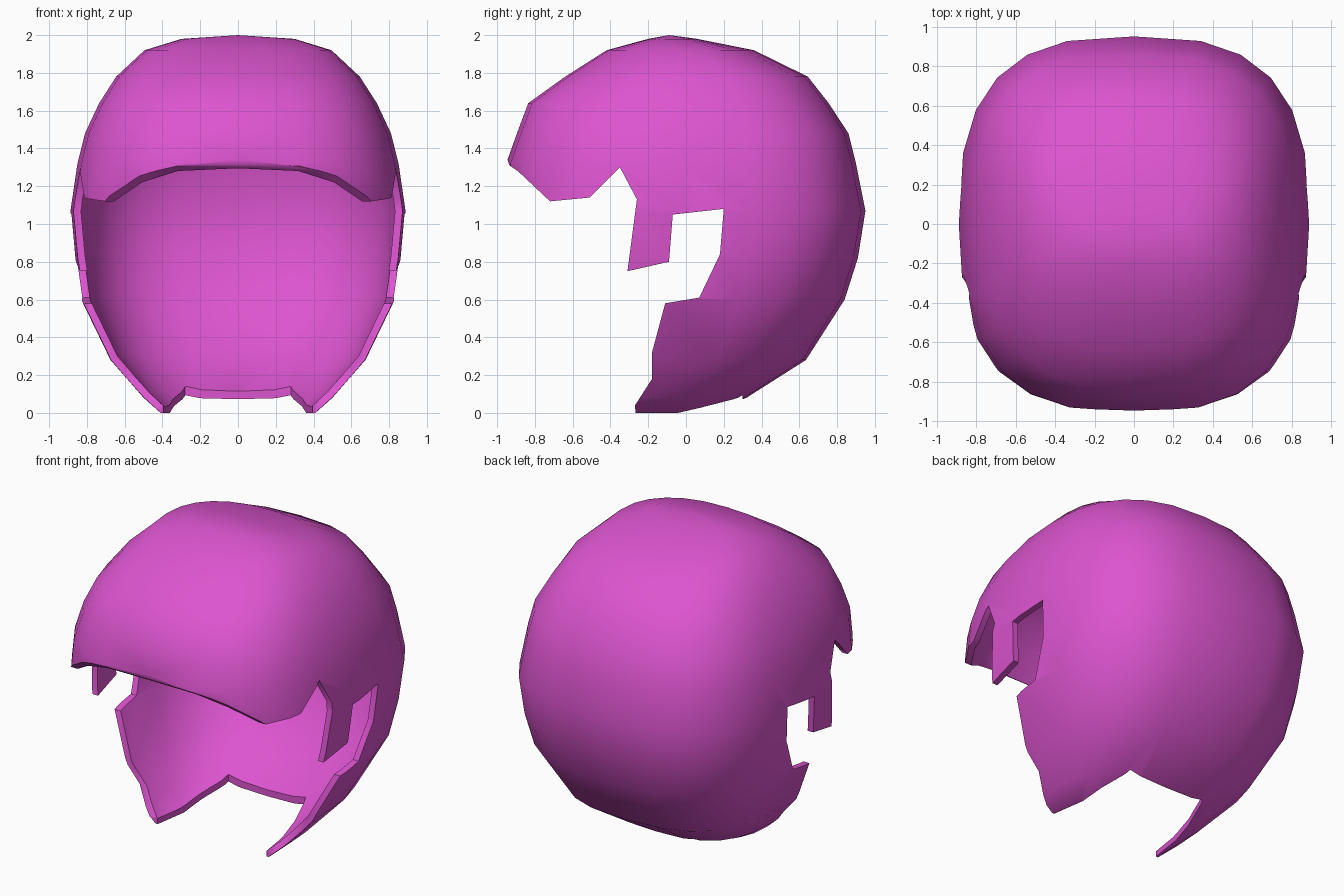
import bpy, bmesh, math

if "Cube" in bpy.data.objects:
    bpy.data.objects.remove(bpy.data.objects["Cube"])

SEGMENTS = 24


def add_object(name, bm):
    bmesh.ops.recalc_face_normals(bm, faces=bm.faces)
    mesh = bpy.data.meshes.new(name)
    bm.to_mesh(mesh)
    bm.free()
    obj = bpy.data.objects.new(name, mesh)
    bpy.context.collection.objects.link(obj)
    return obj


def prism(name, points, axis_vec):
    """Extrude a closed 3D outline along a vector."""
    bm = bmesh.new()
    face = bm.faces.new([bm.verts.new(p) for p in points])
    ext = bmesh.ops.extrude_face_region(bm, geom=[face])
    verts = [v for v in ext["geom"] if isinstance(v, bmesh.types.BMVert)]
    bmesh.ops.translate(bm, verts=verts, vec=axis_vec)
    obj = add_object(name, bm)
    obj.hide_render = True
    obj.hide_viewport = False
    return obj


def ring(bm, z, half_width, front, back, power):
    """Rounded-square horizontal section of the hair volume."""
    mid, depth = (front + back) / 2, (back - front) / 2
    verts = []
    for i in range(SEGMENTS):
        a = math.tau * i / SEGMENTS
        c, s = math.cos(a), math.sin(a)
        x = math.copysign(abs(c) ** (2 / power), c) * half_width
        y = math.copysign(abs(s) ** (2 / power), s) * depth + mid
        verts.append(bm.verts.new((x, y, z)))
    return verts


# Full hair volume: height, half width, front y, back y, squareness
sections = [
    (0.00, 0.41, -0.62, 0.10, 2.6),
    (0.08, 0.50, -0.72, 0.32, 2.8),
    (0.28, 0.675, -0.90, 0.635, 2.8),
    (0.60, 0.83, -0.95, 0.84, 2.8),
    (0.82, 0.865, -0.95, 0.91, 2.8),
    (1.07, 0.887, -0.955, 0.95, 2.8),
    (1.32, 0.85, -0.952, 0.90, 2.8),
    (1.48, 0.81, -0.895, 0.86, 2.8),
    (1.64, 0.735, -0.835, 0.755, 2.7),
    (1.78, 0.645, -0.64, 0.645, 2.6),
    (1.92, 0.495, -0.42, 0.36, 2.4),
    (1.98, 0.30, -0.20, 0.06, 2.2),
]
bm = bmesh.new()
rings = [ring(bm, *s) for s in sections]
for low, high in zip(rings, rings[1:]):
    for i in range(SEGMENTS):
        j = (i + 1) % SEGMENTS
        bm.faces.new((low[i], low[j], high[j], high[i]))
bm.faces.new(rings[0])
crown = bm.verts.new((0, -0.09, 2.0))
for i in range(SEGMENTS):
    bm.faces.new((rings[-1][i], rings[-1][(i + 1) % SEGMENTS], crown))
hair = add_object("hair_shell", bm)

# Side outline: fringe, sideburn, ear gap and nape tips
side = [
    (-1.1, 1.40), (-0.955, 1.37), (-0.935, 1.31), (-0.89, 1.28),
    (-0.72, 1.12), (-0.51, 1.14), (-0.35, 1.30), (-0.26, 1.13),
    (-0.31, 0.75), (-0.09, 0.80), (-0.07, 1.05), (0.20, 1.08),
    (0.18, 0.84), (0.07, 0.61), (-0.11, 0.58), (-0.18, 0.32),
    (-0.18, 0.18), (-0.27, 0.04), (-0.26, -0.1), (1.1, -0.1),
    (1.1, 2.2), (-1.1, 2.2),
]
side_cutter = prism("side_cutter", [(-1.2, y, z) for y, z in side], (2.4, 0, 0))

# Neck opening underneath
half_neck = [(0.40, -0.30), (0.34, 0.10), (0.28, 0.30)]
neck = half_neck + [(-x, y) for x, y in reversed(half_neck)]
neck_cutter = prism("neck_cutter", [(x, y, -0.2) for x, y in neck], (0, 0, 0.4))

# Hollow the volume, then trim it
bpy.context.view_layer.objects.active = hair
hair.select_set(True)
shell = hair.modifiers.new("shell", "SOLIDIFY")
shell.thickness = 0.04
shell.offset = -1
for cutter, mode in ((side_cutter, "INTERSECT"), (neck_cutter, "DIFFERENCE")):
    mod = hair.modifiers.new(cutter.name, "BOOLEAN")
    mod.operation = mode
    mod.solver = "EXACT"
    mod.object = cutter
for name in [m.name for m in hair.modifiers]:
    bpy.ops.object.modifier_apply(modifier=name)
for cutter in (side_cutter, neck_cutter):
    bpy.data.objects.remove(cutter, do_unlink=True)

# Smooth surface with crisp trimmed edges
bpy.ops.object.shade_smooth_by_angle(angle=math.radians(40))
mat = bpy.data.materials.new("magenta_hair")
mat.diffuse_color = (0.72, 0.09, 0.63, 1)
mat.use_nodes = True
mat.node_tree.nodes["Principled BSDF"].inputs["Base Color"].default_value = mat.diffuse_color
hair.data.materials.clear()
hair.data.materials.append(mat)
